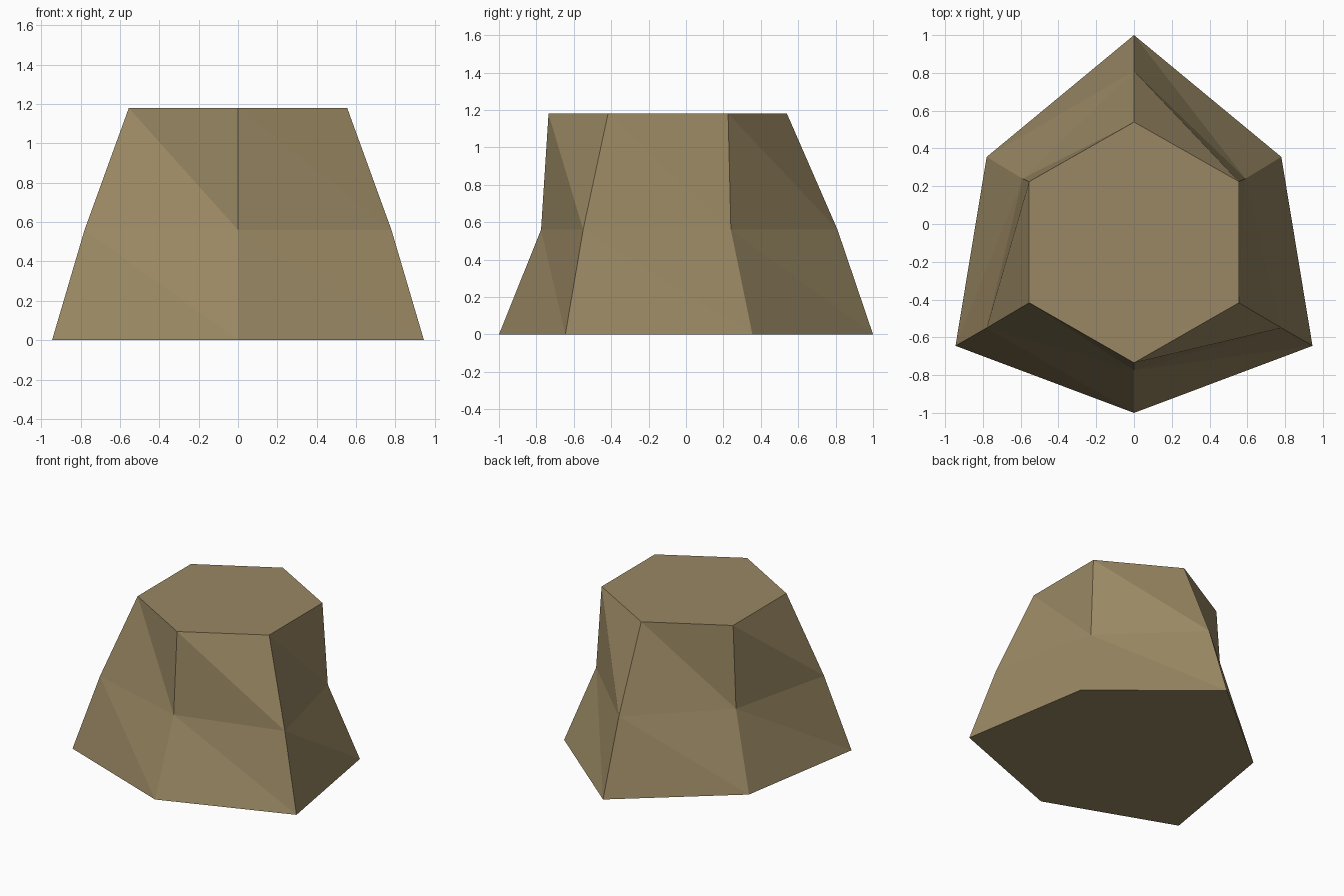
import bpy, bmesh

if "Cube" in bpy.data.objects:
    bpy.data.objects.remove(bpy.data.objects["Cube"])

# Half profiles from back to front (x, y), one per level
LEVELS = [
    (0.00, [(0, 1.00), (0.78, 0.355), (0.945, -0.645), (0, -1.00)]),
    (0.56, [(0, 0.81), (0.59, 0.24), (0.78, -0.55), (0, -0.775)]),
    (1.18, [(0, 0.54), (0.555, 0.225), (0.555, -0.417), (0, -0.735)]),
]

stone = bpy.data.materials.new("tan_stone")
stone.diffuse_color = (0.32, 0.245, 0.125, 1)
stone.use_nodes = True
stone.node_tree.nodes["Principled BSDF"].inputs["Base Color"].default_value = stone.diffuse_color

bm = bmesh.new()


def ring(z, half):
    """Six-sided ring, counter-clockwise: left side mirrored, then right side."""
    left = [(-x, y) for x, y in half]
    return [bm.verts.new((x, y, z)) for x, y in left + half[-2:0:-1]]


rings = [ring(z, half) for z, half in LEVELS]

# Tapered side walls, each split along the same diagonal
for low, high in zip(rings, rings[1:]):
    for i in range(6):
        j = (i + 1) % 6
        bm.faces.new((low[i], low[j], high[i]))
        bm.faces.new((low[j], high[j], high[i]))

# Flat top and underside
bm.faces.new(rings[-1])
bm.faces.new(rings[0][::-1])
bmesh.ops.recalc_face_normals(bm, faces=bm.faces)

mesh = bpy.data.meshes.new("rock_stump")
bm.to_mesh(mesh)
bm.free()
mesh.materials.append(stone)
bpy.context.collection.objects.link(bpy.data.objects.new("rock_stump", mesh))
